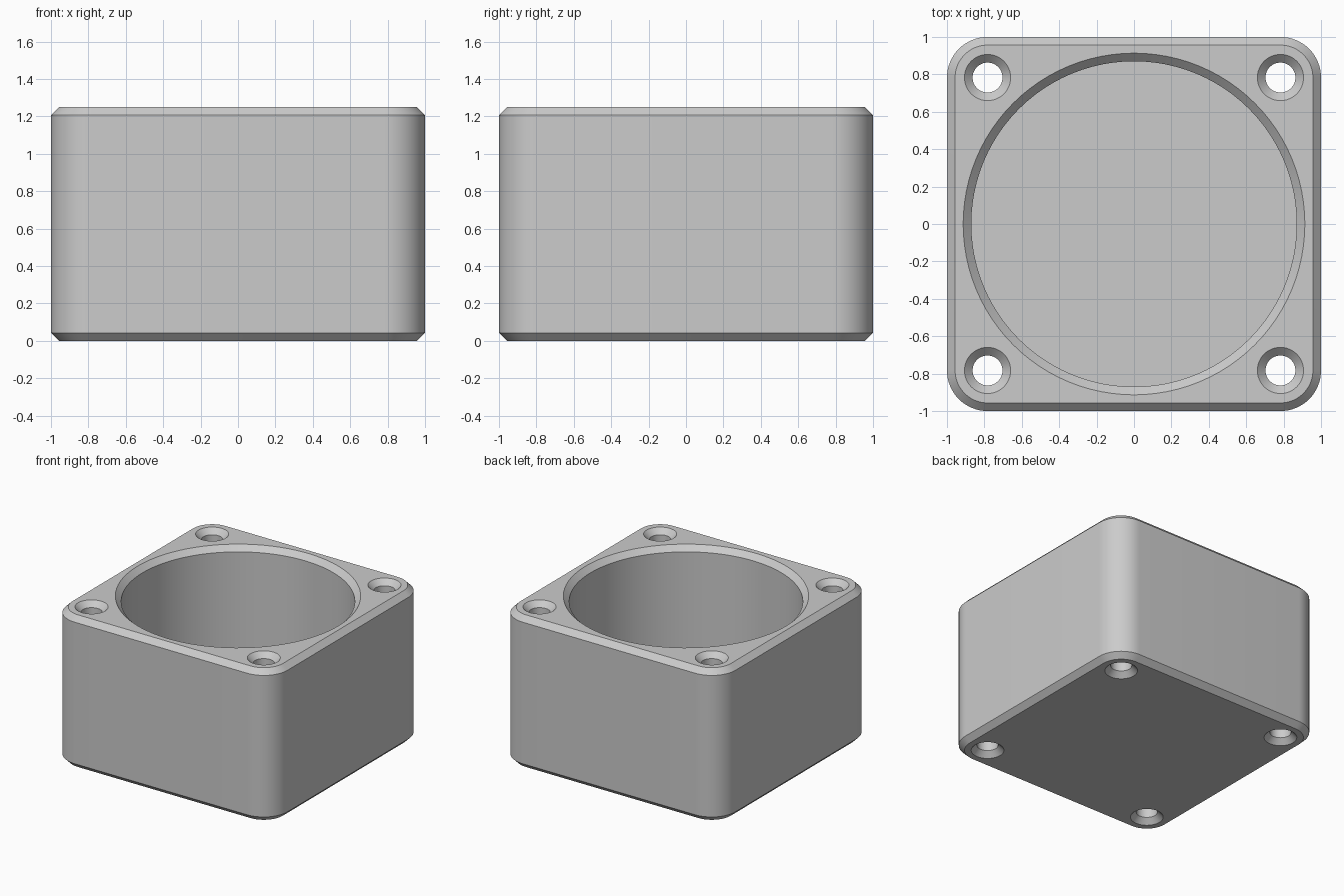
import bpy
import bmesh
from math import cos, sin, tau, radians

HALF, HEIGHT, CHAMFER = 1.0, 1.25, 0.0435
CORNER = 0.217                      # corner radius, concentric with the screw holes
HOLE_POS = HALF - CORNER
CAVITY_R, FLOOR = 0.87, 0.09
HOLE_R, SINK = 0.08, 0.0435

if "Cube" in bpy.data.objects:
    bpy.data.objects.remove(bpy.data.objects["Cube"])

grey = bpy.data.materials.new("light_grey")
grey.use_nodes = True
colour = (0.6, 0.6, 0.6, 1.0)
grey.diffuse_color = colour
grey.node_tree.nodes["Principled BSDF"].inputs["Base Color"].default_value = colour


def outline(radius, steps, spread=0.0):
    """Circle, or a rounded square when its quarters are spread apart."""
    points = []
    for sx, sy, quarter in ((1, 1, 0), (-1, 1, 1), (-1, -1, 2), (1, -1, 3)):
        for i in range(steps + (1 if spread else 0)):
            a = tau / 4 * (quarter + i / steps)
            points.append((sx * spread + radius * cos(a), sy * spread + radius * sin(a)))
    return points


def solid(name, profile, steps, spread=0.0, centre=(0, 0)):
    """Closed solid through outlines given as (radius, height)."""
    bm = bmesh.new()
    rings = [[bm.verts.new((x + centre[0], y + centre[1], z))
              for x, y in outline(r, steps, spread)] for r, z in profile]
    n = len(rings[0])
    for low, high in zip(rings, rings[1:]):
        for i in range(n):
            j = (i + 1) % n
            bm.faces.new((low[i], low[j], high[j], high[i]))
    bm.faces.new(rings[0][::-1])
    bm.faces.new(rings[-1])
    mesh = bpy.data.meshes.new(name)
    bm.to_mesh(mesh)
    bm.free()
    mesh.materials.append(grey)
    obj = bpy.data.objects.new(name, mesh)
    bpy.context.collection.objects.link(obj)
    return obj


# Block with rounded corners and chamfered top and bottom rims
housing = solid("housing", [(CORNER - CHAMFER, 0), (CORNER, CHAMFER),
                            (CORNER, HEIGHT - CHAMFER), (CORNER - CHAMFER, HEIGHT)],
                16, HOLE_POS)

# Round cavity with a chamfered mouth
over = 0.02
cutters = [solid("cavity_cutter", [(CAVITY_R, FLOOR), (CAVITY_R, HEIGHT - CHAMFER),
                                   (CAVITY_R + CHAMFER + over, HEIGHT + over)], 24)]

# Corner screw holes, countersunk at both ends
wide = HOLE_R + SINK + over
for sx in (-1, 1):
    for sy in (-1, 1):
        cutters.append(solid("hole_cutter", [(wide, -over), (HOLE_R, SINK),
                                             (HOLE_R, HEIGHT - SINK), (wide, HEIGHT + over)],
                             12, 0.0, (sx * HOLE_POS, sy * HOLE_POS)))

bpy.ops.object.select_all(action='DESELECT')
housing.select_set(True)
bpy.context.view_layer.objects.active = housing
for cutter in cutters:
    cutter.hide_render = True
    cut = housing.modifiers.new("cut", 'BOOLEAN')
    cut.operation = 'DIFFERENCE'
    cut.solver = 'EXACT'
    cut.object = cutter
    bpy.ops.object.modifier_apply(modifier=cut.name)
    bpy.data.objects.remove(cutter)

bpy.ops.object.shade_smooth_by_angle(angle=radians(30))
